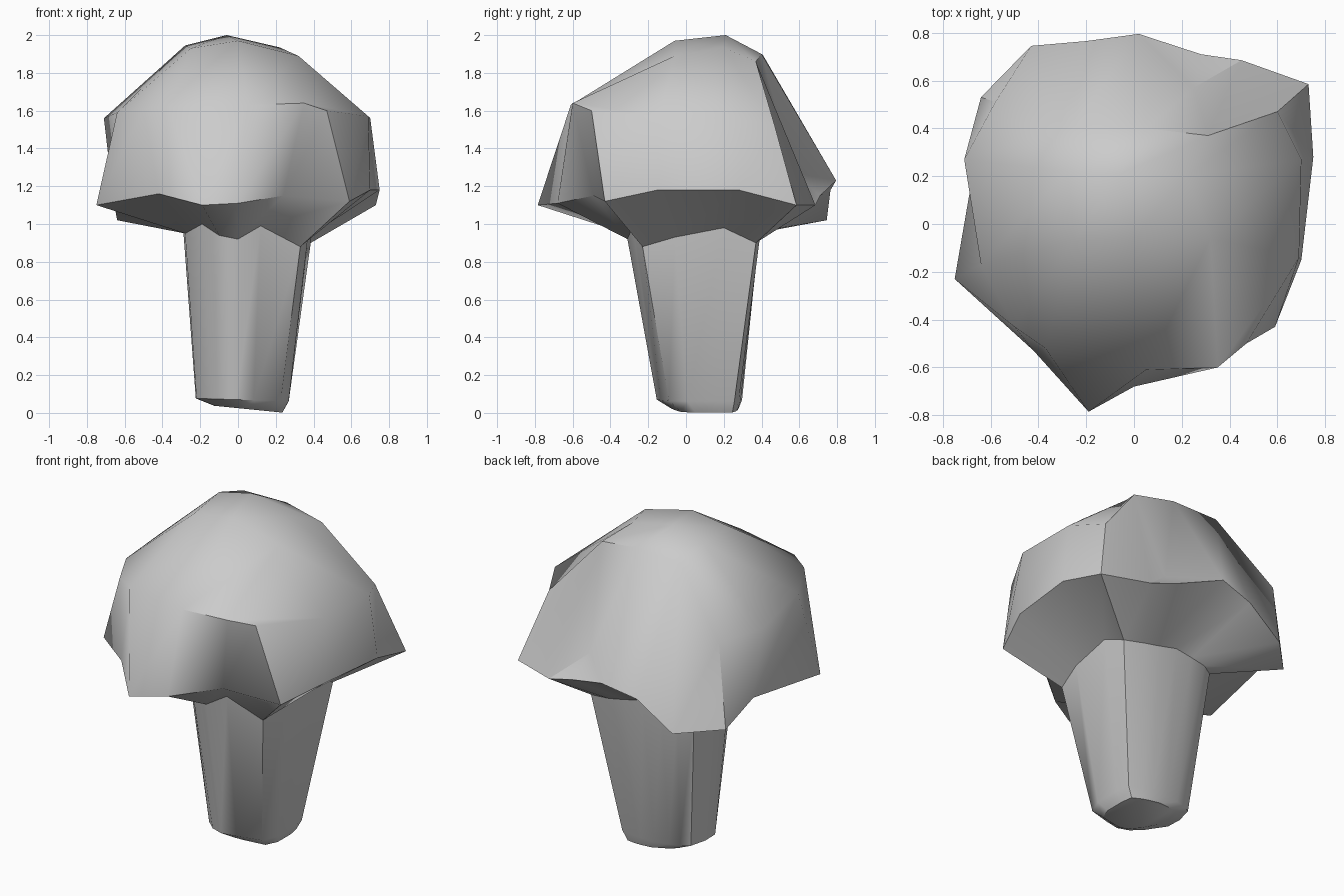
import bpy
import bmesh
from math import radians

default_cube = bpy.data.objects.get("Cube")
if default_cube:
    bpy.data.objects.remove(default_cube, do_unlink=True)

# Single plain grey
grey = bpy.data.materials.new("light grey")
grey.use_nodes = True
colour = (0.6, 0.6, 0.6, 1)
grey.diffuse_color = colour
grey.node_tree.nodes["Principled BSDF"].inputs["Base Color"].default_value = colour


def loft(bm, lower, upper):
    """Join two closed rings of equal length with a band of faces."""
    count = len(lower)
    for i in range(count):
        j = (i + 1) % count
        corners = [lower[i], lower[j], upper[j], upper[i]]
        unique = list(dict.fromkeys(corners))
        if len(unique) > 2:
            bm.faces.new(unique)


def patch(bm, rows):
    """Fill a grid of vertices with quads."""
    for near, far in zip(rows, rows[1:]):
        for i in range(len(near) - 1):
            bm.faces.new((near[i], near[i + 1], far[i + 1], far[i]))


def dent(bm, edge_ends, boundary, position):
    """Replace the two faces beside an edge with a fan around one new point."""
    edge = bm.edges.get(edge_ends)
    bmesh.ops.delete(bm, geom=[edge], context="EDGES")
    centre = bm.verts.new(position)
    for first, second in zip(boundary, boundary[1:] + boundary[:1]):
        bm.faces.new((first, second, centre))


def finish(bm, name):
    """Turn the bmesh into a smooth-shaded object with sharp creases."""
    bmesh.ops.recalc_face_normals(bm, faces=bm.faces)
    mesh = bpy.data.meshes.new(name)
    bm.to_mesh(mesh)
    bm.free()
    mesh.materials.append(grey)
    obj = bpy.data.objects.new(name, mesh)
    bpy.context.collection.objects.link(obj)
    bpy.ops.object.select_all(action="DESELECT")
    obj.select_set(True)
    bpy.context.view_layer.objects.active = obj
    bpy.ops.object.shade_smooth_by_angle(angle=radians(45))


# Wavy lower rim of the cap, anticlockwise from the -x side
rim_path = [
    (-.75, -.23, 1.1), (-.42, -.53, 1.16), (-.19, -.785, 1.1), (0, -.68, 1.11),
    (.24, -.49, 1.15), (.59, -.43, 1.12), (.7, -.15, 1.18), (.75, .28, 1.18),
    (.73, .585, 1.1), (.45, .685, 1.1), (.28, .71, 1.15), (.02, .795, 1.23),
    (-.2, .765, 1.18), (-.43, .745, 1.02), (-.64, .53, 1.02), (-.66, .29, 1.13)]

# Rows across the crown, from the front shoulder to the back crest
crown_rows = [
    [(-.5, -.43, 1.61), (-.37, -.52, 1.62), (.05, -.61, 1.63), (.35, -.6, 1.64), (.47, -.5, 1.6)],
    [(-.64, -.17, 1.59), (-.25, -.07, 1.93), (0, -.06, 1.97), (.32, -.06, 1.89), (.69, -.14, 1.57)],
    [(-.71, .27, 1.56), (-.28, .22, 1.945), (-.06, .21, 2), (.22, .2, 1.935), (.7, .27, 1.56)],
    [(-.58, .51, 1.53), (-.25, .41, 1.89), (.05, .4, 1.9), (.31, .37, 1.86), (.6, .47, 1.52)]]

# Rippled collar where the underside meets the stem, one point per rim point
collar_path = [
    (-.28, -.02, .95), (-.19, -.2, 1), (-.1, -.29, .94), (0, -.31, .92),
    (.12, -.28, .99), (.33, -.23, .88), (.37, -.06, .93), (.38, .2, .98),
    (.385, .37, .9), (.25, .39, .92), (.15, .39, .94), (.02, .39, .97),
    (-.1, .38, .96), (-.2, .37, .95), (-.28, .32, .95), (-.29, .13, .97)]


def stem_ring(bm, centre, radii, height, tilt):
    """Shrunken copy of the collar with softened corners on a tilted plane."""
    ring = []
    for x, y, _ in collar_path:
        u, v = (x - .05) / .335, (y - .04) / .35
        soften = 1 - .15 * abs(u * v)
        px = centre[0] + radii[0] * u * soften
        py = centre[1] + radii[1] * v * soften
        ring.append(bm.verts.new((px, py, height - tilt * px)))
    return ring


# Cap: crown, side skirt and underside
bm = bmesh.new()
rim = [bm.verts.new(p) for p in rim_path]
collar = [bm.verts.new(p) for p in collar_path]
front, middle, upper, crest = [[bm.verts.new(p) for p in row] for row in crown_rows]
patch(bm, [front, middle, upper, crest])
back = crest[::-1]
shoulder = ([middle[0]] + front + [middle[-1], upper[-1]]
            + [back[0], back[1], back[1], back[2], back[3], back[3], back[4]]
            + [upper[0]])
loft(bm, rim, shoulder)
loft(bm, collar, rim)

# Hollow in the back of the cap
dent(bm, (rim[10], back[1]), rim[9:12] + [back[2], back[1]], (.25, .57, 1.27))
finish(bm, "mushroom_cap")

# Stem: tapered shaft with a bevelled, slightly tilted foot
bm = bmesh.new()
shaft_top = [bm.verts.new(p) for p in collar_path]
foot = stem_ring(bm, (.03, .07), (.26, .23), .07, .03)
base = stem_ring(bm, (.06, .1), (.19, .18), .025, .1)
loft(bm, foot, shaft_top)
loft(bm, base, foot)
bm.faces.new(base)
finish(bm, "mushroom_stem")
